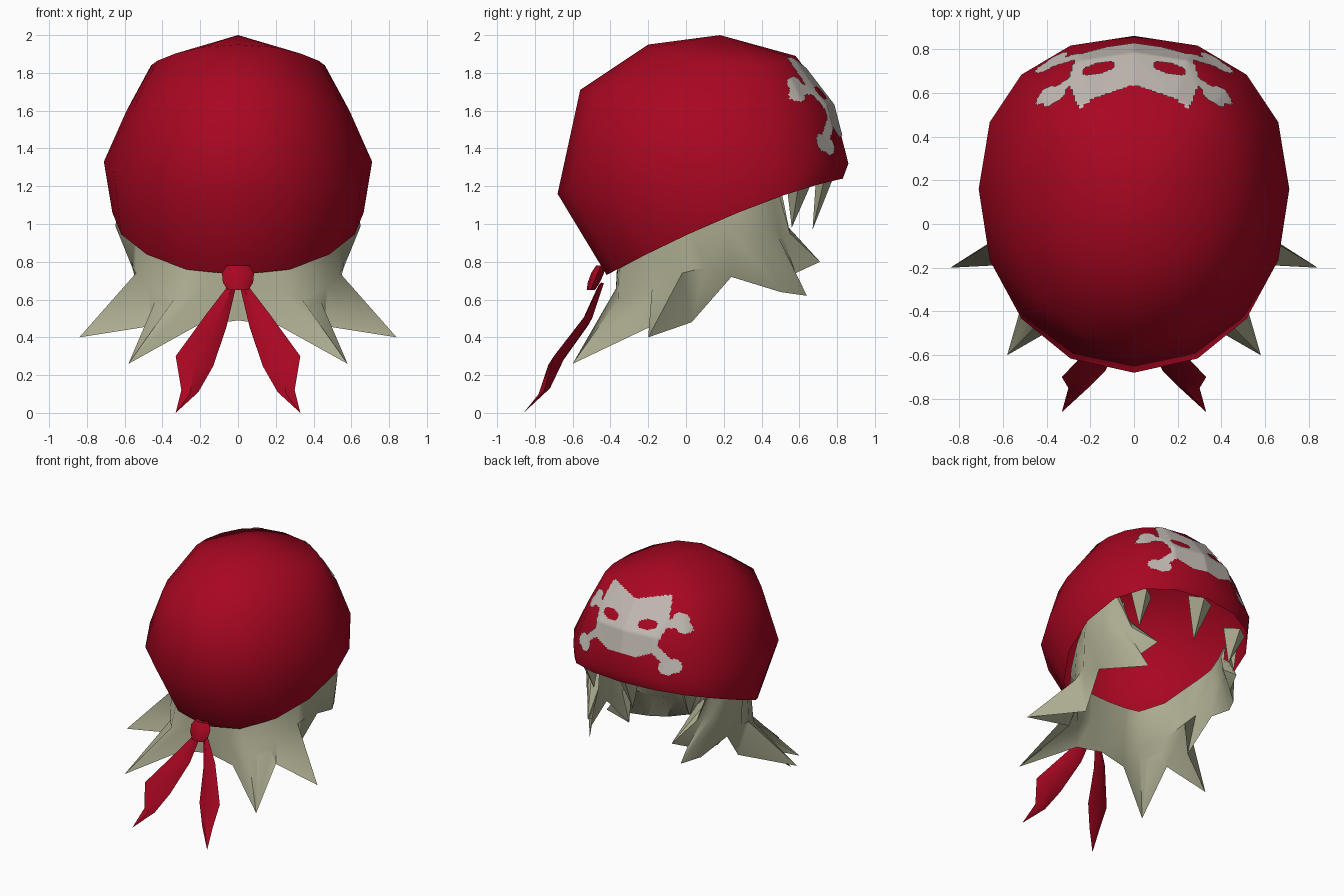
import bpy
import bmesh
import math
from mathutils import Vector
from mathutils.bvhtree import BVHTree

cube = bpy.data.objects.get("Cube")
if cube:
    bpy.data.objects.remove(cube, do_unlink=True)


def make_material(name, colour):
    mat = bpy.data.materials.new(name)
    mat.use_nodes = True
    mat.diffuse_color = (*colour, 1)
    node = next(n for n in mat.node_tree.nodes if n.type == 'BSDF_PRINCIPLED')
    node.inputs["Base Color"].default_value = (*colour, 1)
    node.inputs["Roughness"].default_value = 0.9
    return mat


RED = make_material("red cloth", (0.39, 0.002, 0.015))
HAIR = make_material("ash hair", (0.41, 0.41, 0.28))
PALE = make_material("pale print", (0.55, 0.5, 0.46))


def finish(name, bm, material, angle, mirror=False, fix_normals=True):
    """Turn a bmesh into a shaded object with one material."""
    if fix_normals:
        bmesh.ops.recalc_face_normals(bm, faces=bm.faces)
    mesh = bpy.data.meshes.new(name)
    bm.to_mesh(mesh)
    bm.free()
    mesh.materials.append(material)
    obj = bpy.data.objects.new(name, mesh)
    bpy.context.collection.objects.link(obj)
    if mirror:
        obj.modifiers.new("mirror", 'MIRROR').use_clip = True
    bpy.ops.object.select_all(action='DESELECT')
    obj.select_set(True)
    bpy.context.view_layer.objects.active = obj
    bpy.ops.object.shade_smooth_by_angle(angle=math.radians(angle))
    return obj


def bridge(bm, rows, closed):
    """Join rows of points, one row to the next, with quads."""
    verts = [[bm.verts.new(p) for p in row] for row in rows]
    for a, b in zip(verts, verts[1:]):
        n = len(a)
        for i in range(n if closed else n - 1):
            j = (i + 1) % n
            bm.faces.new((a[i], a[j], b[j], b[i]))
    return verts


# Head scarf: tilted rings as back (y, z), front (y, z), half width, side lift
SEGMENTS = 16
RINGS = [
    ((-0.42, 0.73), (0.83, 1.24), 0.665, 0.075),
    ((-0.68, 1.16), (0.86, 1.32), 0.71, 0.09),
    ((-0.56, 1.71), (0.78, 1.63), 0.59, -0.07),
    ((-0.20, 1.95), (0.58, 1.89), 0.46, -0.08),
]


def soft(value):
    return math.copysign(abs(value) ** 0.93, value)


def scarf_ring(back, front, width, lift):
    points = []
    for i in range(SEGMENTS):
        a = math.tau * i / SEGMENTS
        t = (1 + soft(math.cos(a))) / 2
        side = math.sin(a) ** 2
        y = back[0] + (front[0] - back[0]) * t + 0.07 * side
        z = back[1] + (front[1] - back[1]) * t + lift * side
        points.append((width * soft(math.sin(a)), y, z))
    return points


bm = bmesh.new()
loops = bridge(bm, [scarf_ring(*r) for r in RINGS], True)
crown = bm.verts.new((0, 0.18, 2.0))
for i in range(SEGMENTS):
    bm.faces.new((loops[-1][i], loops[-1][(i + 1) % SEGMENTS], crown))
bmesh.ops.triangulate(bm, faces=bm.faces)
bmesh.ops.recalc_face_normals(bm, faces=bm.faces)
scarf_surface = BVHTree.FromBMesh(bm)
finish("head_scarf", bm, RED, 80)


# Printed emblem: horned mask over crossed bones, described as a 2D shape
def near(p, a, b, radius):
    """True within radius of the segment from a to b."""
    p, a, b = Vector(p), Vector(a), Vector(b)
    t = max(0, min(1, (p - a).dot(b - a) / (b - a).length_squared))
    return (p - a - (b - a) * t).length < radius


def in_emblem(x, v):
    x = abs(x)
    eye = ((x - 0.16) / 0.072) ** 2 + ((v - 1.11 - (x - 0.16) * 0.2) / 0.042) ** 2
    if eye < 1:
        return False
    brow = min(1.265 + 0.4 * x, 1.365 - 2.5 * (x - 0.25))
    chin = 0.86 + 0.5 * max(0, x - 0.12)
    face = x < 0.3 - 0.2 * abs(v - 1.15) and chin < v < brow
    bones = near((x, v), (0.2, 1.12), (0.38, 1.19), 0.032) or \
        near((x, v), (0.2, 0.99), (0.38, 0.87), 0.032)
    knobs = any(math.hypot(x - kx, v - kv) < 0.05 for kx, kv in
                ((0.36, 1.215), (0.395, 1.165), (0.35, 0.845), (0.4, 0.88)))
    return face or bones or knobs


UP, OUT = Vector((0, -0.5, 0.866)), Vector((0, 0.866, 0.5))
STEP = 0.01
bm = bmesh.new()
cache = {}


def emblem_vert(i, j):
    if (i, j) not in cache:
        start = Vector((i * STEP, 0, 0)) + UP * (j * STEP) + OUT * 3
        hit, normal, _, _ = scarf_surface.ray_cast(start, -OUT)
        cache[i, j] = bm.verts.new(hit + normal * 0.006) if hit else None
    return cache[i, j]


for i in range(-50, 50):
    for j in range(75, 142):
        if in_emblem((i + 0.5) * STEP, (j + 0.5) * STEP):
            quad = [emblem_vert(i + a, j + b) for a, b in ((0, 0), (0, 1), (1, 1), (1, 0))]
            if all(quad):
                bm.faces.new(quad)
finish("printed_emblem", bm, PALE, 80, fix_normals=False)

# Hair: columns (root, middle, tip) from the nape round to the cheek, mirrored
COLUMNS = [
    ((0, -0.36, 0.88), (0, -0.37, 0.68), (0, -0.36, 0.49)),
    ((0.18, -0.35, 0.88), (0.18, -0.37, 0.66), (0.22, -0.38, 0.46)),
    ((0.3, -0.32, 0.88), (0.34, -0.36, 0.6), (0.58, -0.6, 0.26)),
    ((0.45, -0.17, 0.94), (0.47, -0.18, 0.66), (0.46, -0.18, 0.46)),
    ((0.54, 0, 1.03), (0.54, -0.02, 0.74), (0.84, -0.2, 0.4)),
    ((0.59, 0.12, 1.08), (0.56, 0.1, 0.77), (0.48, 0.03, 0.48)),
    ((0.62, 0.22, 1.12), (0.65, 0.22, 0.99), (0.53, 0.24, 0.72)),
    ((0.6, 0.34, 1.16), (0.59, 0.4, 0.92), (0.48, 0.5, 0.64)),
    ((0.58, 0.42, 1.2), (0.55, 0.47, 0.97), (0.4, 0.64, 0.62)),
    ((0.57, 0.45, 1.2), (0.52, 0.49, 0.99), (0.42, 0.58, 0.74)),
    ((0.56, 0.48, 1.2), (0.48, 0.55, 0.95), (0.37, 0.71, 0.8)),
    ((0.55, 0.5, 1.2), (0.52, 0.47, 1.1), (0.5, 0.47, 1.06)),
]


def inward(point):
    """Move a point towards the middle of the head."""
    x, y, z = point
    return (x * 0.87, 0.2 + (y - 0.2) * 0.87, z)


bm = bmesh.new()
bridge(bm, [(root, mid, tip, inward(mid), inward(root)) for root, mid, tip in COLUMNS], False)
finish("hair", bm, HAIR, 50, mirror=True)


# Fringe locks: four-sided spikes hanging inside the scarf
def spike(name, base, tip, half_x, half_y):
    bm = bmesh.new()
    base = Vector(base)
    ring = [bm.verts.new(base + Vector(o)) for o in
            ((half_x, 0, 0), (0, half_y, 0), (-half_x, 0, 0), (0, -half_y, 0))]
    end = bm.verts.new(tip)
    for i in range(4):
        bm.faces.new((ring[i], ring[(i + 1) % 4], end))
    bm.faces.new(ring)
    finish(name, bm, HAIR, 30)


spike("middle_fringe", (0, 0.74, 1.27), (0, 0.67, 0.97), 0.11, 0.05)
for side, label in ((1, "left"), (-1, "right")):
    spike(label + "_fringe", (side * 0.44, 0.6, 1.23), (side * 0.42, 0.56, 0.98), 0.1, 0.07)

# Knot: a squat faceted barrel, leaning back with the scarf
bm = bmesh.new()
rows = []
for z, r in ((0.65, 0.055), (0.69, 0.08), (0.74, 0.085), (0.78, 0.06)):
    rows.append([(r * math.cos(k * math.tau / 8), -0.48 + 0.4 * (z - 0.71)
                  + r * 0.4 * math.sin(k * math.tau / 8), z) for k in range(8)])
ends = bridge(bm, rows, True)
bm.faces.new(ends[0])
bm.faces.new(ends[-1])
finish("scarf_knot", bm, RED, 40)

# Ribbon tails: diamond sections as outer edge, inner edge and thickness
TAIL = [
    ((0.04, -0.45, 0.69), (0.01, -0.45, 0.67), 0.015),
    ((0.17, -0.53, 0.52), (0.06, -0.52, 0.46), 0.03),
    ((0.33, -0.70, 0.30), (0.13, -0.67, 0.25), 0.045),
    ((0.30, -0.75, 0.12), (0.21, -0.75, 0.11), 0.03),
]
for side, label in ((1, "left"), (-1, "right")):
    bm = bmesh.new()
    rows = []
    for outer, inner, thick in TAIL:
        o, n = Vector(outer), Vector(inner)
        mid, depth = (o + n) / 2, Vector((0, thick, thick / 2))
        rows.append([(p.x * side, p.y, p.z) for p in (o, mid + depth, n, mid - depth)])
    sections = bridge(bm, rows, True)
    bm.faces.new(sections[0])
    tip = bm.verts.new((0.33 * side, -0.86, 0))
    for i in range(4):
        bm.faces.new((sections[-1][i], sections[-1][(i + 1) % 4], tip))
    finish(label + "_ribbon_tail", bm, RED, 40)
